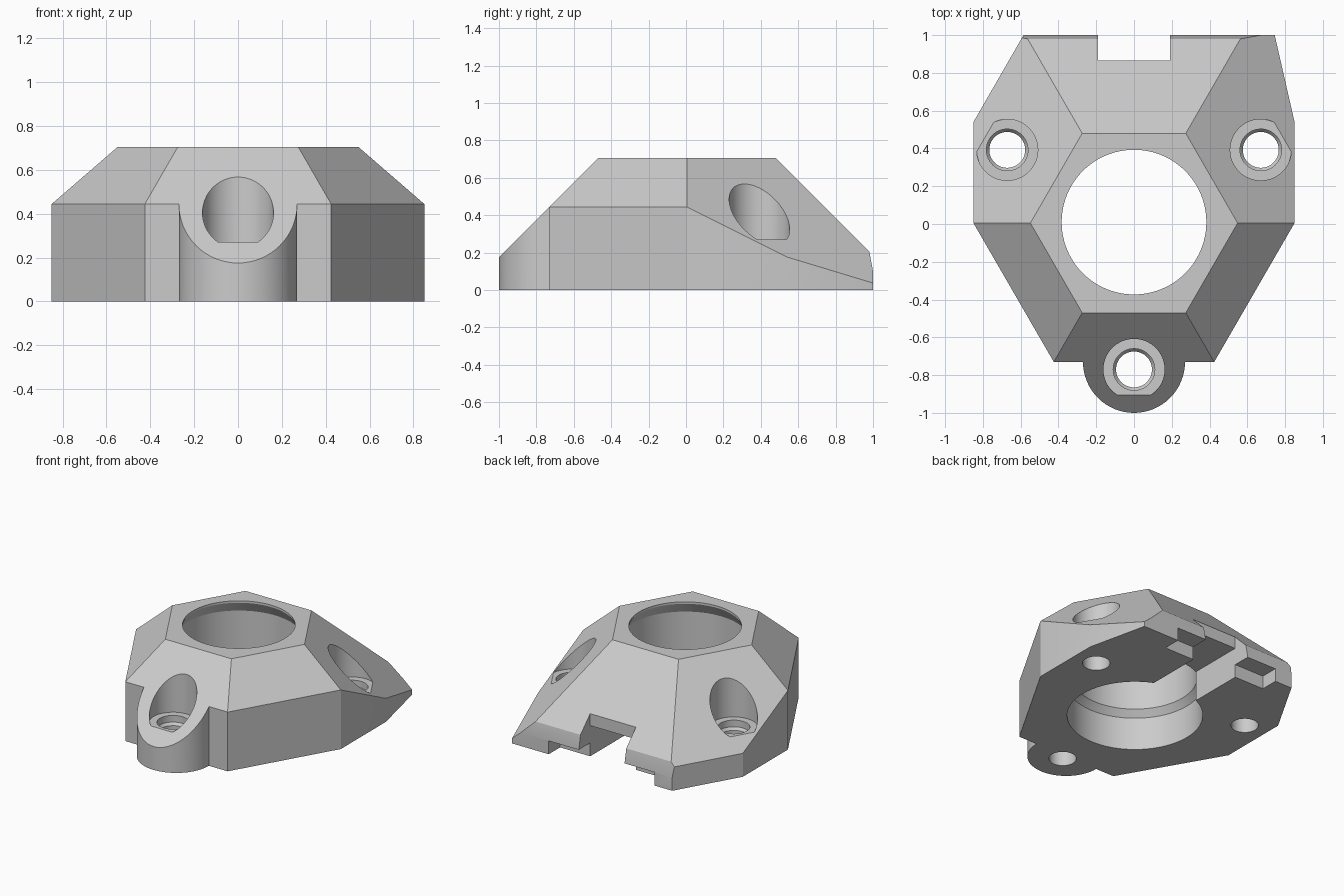
import bpy, bmesh
from math import sin, cos, pi, radians
from mathutils import Vector

if "Cube" in bpy.data.objects:
    bpy.data.objects.remove(bpy.data.objects["Cube"], do_unlink=True)

TOP, CY, APOTHEM = 0.705, 0.005, 0.475     # top height, hexagon centre y, top apothem

grey = bpy.data.materials.new("light grey")
grey.use_nodes = True
grey.diffuse_color = (0.6, 0.6, 0.6, 1)
grey.node_tree.nodes["Principled BSDF"].inputs["Base Color"].default_value = (0.6, 0.6, 0.6, 1)


def make_object(name, bm):
    bmesh.ops.recalc_face_normals(bm, faces=bm.faces)
    mesh = bpy.data.meshes.new(name)
    bm.to_mesh(mesh)
    bm.free()
    mesh.materials.append(grey)
    ob = bpy.data.objects.new(name, mesh)
    bpy.context.scene.collection.objects.link(ob)
    return ob


def slice_off(bm, point, normal):
    """Remove everything on the normal's side of a plane and cap the cut."""
    cut = bmesh.ops.bisect_plane(bm, geom=bm.verts[:] + bm.edges[:] + bm.faces[:], dist=1e-5,
                                 plane_co=point, plane_no=normal, clear_outer=True)
    edges = [e for e in cut["geom_cut"] if isinstance(e, bmesh.types.BMEdge)]
    bmesh.ops.contextual_create(bm, geom=edges)


def lathe(name, profile, x, y, steps=64):
    """Closed solid of revolution from (radius, height) pairs."""
    bm = bmesh.new()
    rings = [[bm.verts.new((x + r * cos(2 * pi * i / steps), y + r * sin(2 * pi * i / steps), z))
              for i in range(steps)] for r, z in profile]
    for a, b in zip(rings, rings[1:]):
        for i in range(steps):
            j = (i + 1) % steps
            bm.faces.new((a[i], a[j], b[j], b[i]))
    bm.faces.new(rings[0])
    bm.faces.new(rings[-1])
    return make_object(name, bm)


def box(name, lo, hi):
    bm = bmesh.new()
    bmesh.ops.create_cube(bm, size=1)
    lo, hi = Vector(lo), Vector(hi)
    for v in bm.verts:
        v.co = (lo + hi) / 2 + v.co * (hi - lo)
    return make_object(name, bm)


# Footprint with the rounded front boss, extruded to full height
boss = [(0.27 * cos(a), -0.73 + 0.27 * sin(a)) for a in (pi + pi * i / 32 for i in range(33))]
outline = [(-0.85, CY), (-0.425, -0.73)] + boss + [
    (0.425, -0.73), (0.85, CY), (0.85, 0.54), (0.745, 1), (-0.585, 1), (-0.85, 0.54)]
bm = bmesh.new()
base = bm.faces.new([bm.verts.new((x, y, 0)) for x, y in outline])
walls = bmesh.ops.extrude_face_region(bm, geom=[base])
bmesh.ops.translate(bm, vec=(0, 0, TOP), verts=[v for v in walls["geom"] if isinstance(v, bmesh.types.BMVert)])

# Six sloping facets around the hexagonal top
for k in range(6):
    a = radians(30 + 60 * k)
    slice_off(bm, (APOTHEM * cos(a), CY + APOTHEM * sin(a), TOP), Vector((cos(a), sin(a), 1)).normalized())

# Steep chamfer along the back edge
slice_off(bm, (0, 0.98, 0.205), Vector((0, 0.105, 0.02)).normalized())
body = make_object("faceted_housing", bm)

# Cutters: stepped bore, three bolt pockets, rear channel and notches
cutters = [lathe("bore_cutter", [(0.47, -0.1), (0.47, 0.25), (0.43, 0.3), (0.43, 0.61),
                                 (0.383, 0.69), (0.383, 0.8)], 0, CY + 0.005, 96)]
for k in range(3):
    a = radians(30 + 120 * k)
    cutters.append(lathe("bolt_cutter", [(0.095, -0.1), (0.095, 0.2), (0.11, 0.22), (0.11, 0.27),
                                         (0.162, 0.27), (0.162, 0.9)],
                         0.775 * cos(a), CY + 0.775 * sin(a)))
cutters += [box("channel_cutter", (-0.19, 0.2, -0.1), (0.19, 0.95, 0.23)),
            box("notch_cutter", (-0.19, 0.865, -0.12), (0.19, 1.1, 0.6)),
            box("wide_slot_cutter", (-0.44, 0.865, -0.14), (0.44, 1.12, 0.1))]

bpy.context.view_layer.objects.active = body
for cutter in cutters:
    mod = body.modifiers.new("cut", 'BOOLEAN')
    mod.operation, mod.solver, mod.object = 'DIFFERENCE', 'EXACT', cutter
    bpy.ops.object.modifier_apply(modifier=mod.name)
    bpy.data.objects.remove(cutter, do_unlink=True)

# Smooth round walls, sharp facets
for ob in bpy.context.selected_objects:
    ob.select_set(False)
body.select_set(True)
bpy.ops.object.shade_smooth_by_angle(angle=radians(20))
